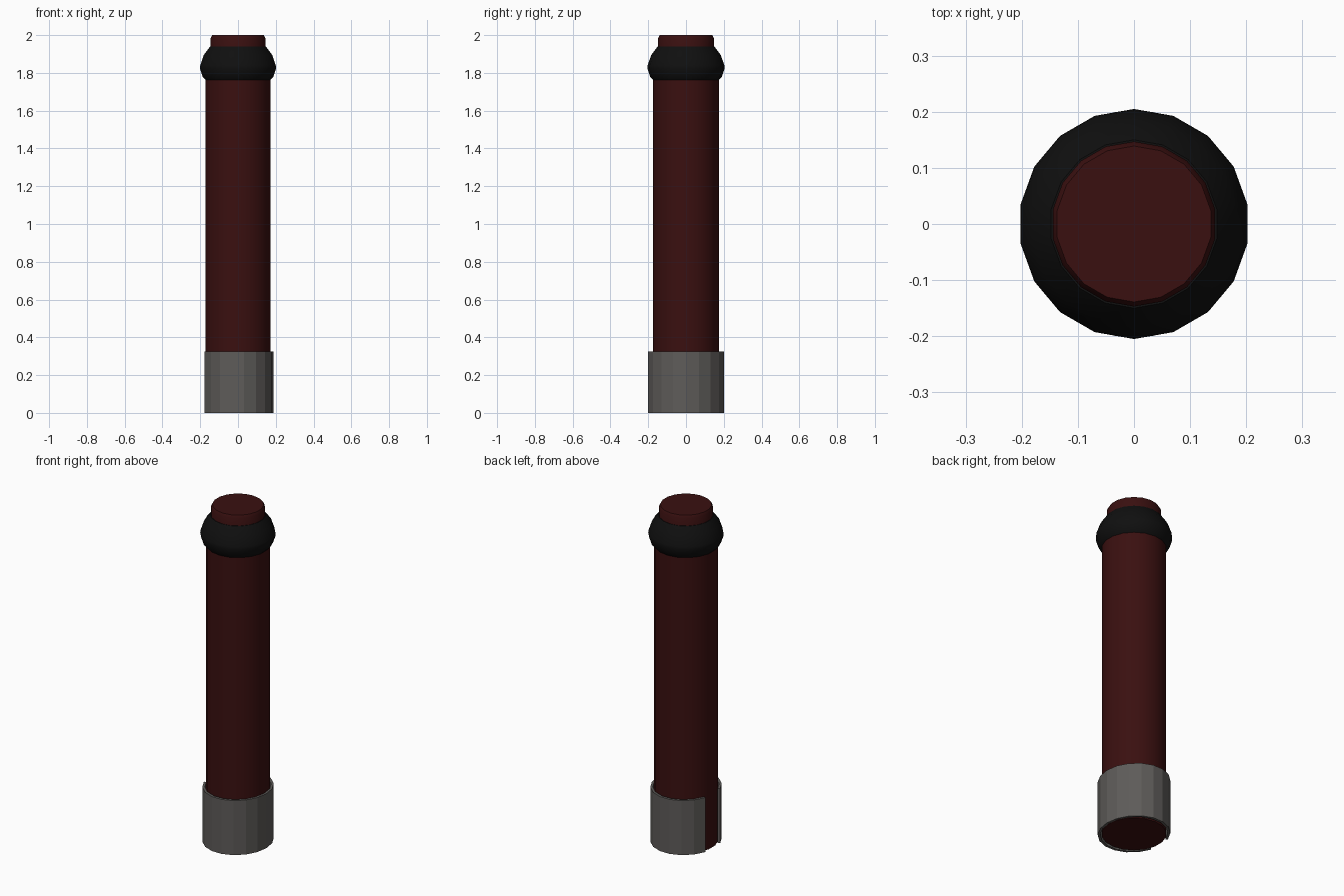
import bpy, bmesh, math

if "Cube" in bpy.data.objects:
    bpy.data.objects.remove(bpy.data.objects["Cube"])

SIDES = 18


def material(name, rgb):
    m = bpy.data.materials.new(name)
    m.diffuse_color = (*rgb, 1)
    m.use_nodes = True
    m.node_tree.nodes["Principled BSDF"].inputs["Base Color"].default_value = m.diffuse_color
    return m


def make_object(name, bm, mat, smooth):
    bmesh.ops.recalc_face_normals(bm, faces=bm.faces)
    me = bpy.data.meshes.new(name)
    bm.to_mesh(me)
    bm.free()
    me.materials.append(mat)
    ob = bpy.data.objects.new(name, me)
    bpy.context.collection.objects.link(ob)
    if smooth:
        bpy.ops.object.select_all(action='DESELECT')
        ob.select_set(True)
        bpy.context.view_layer.objects.active = ob
        bpy.ops.object.shade_smooth_by_angle(angle=math.radians(35))
    return ob


def lathe(name, profile, mat):
    """Turn (radius, z) points round z, closing both ends."""
    bm = bmesh.new()
    rings = []
    for r, z in profile:
        angles = [math.radians(10 + 360 / SIDES * i) for i in range(SIDES)]
        rings.append([bm.verts.new((r * math.cos(a), r * math.sin(a), z)) for a in angles])
    for a, b in zip(rings, rings[1:]):
        for i in range(SIDES):
            j = (i + 1) % SIDES
            bm.faces.new((a[i], a[j], b[j], b[i]))
    bm.faces.new(rings[0])
    bm.faces.new(rings[-1])
    return make_object(name, bm, mat, True)


def open_band(name, outer, inner, height, mat):
    """Slightly oval band with a gap on the -x side."""
    bm = bmesh.new()
    sections = []
    for deg in range(-160, 161, 20):
        c, s = math.cos(math.radians(deg)), math.sin(math.radians(deg))
        sections.append([bm.verts.new((rx * c, ry * s, z)) for (rx, ry), z in
                         ((outer, 0), (outer, height), (inner, height), (inner, 0))])
    for a, b in zip(sections, sections[1:]):
        for i in range(4):
            j = (i + 1) % 4
            bm.faces.new((a[i], a[j], b[j], b[i]))
    bm.faces.new(sections[0])
    bm.faces.new(sections[-1])
    return make_object(name, bm, mat, False)


red = material("dark red", (0.042, 0.005, 0.005))
black = material("black rubber", (0.005, 0.005, 0.005))
grey = material("grey metal", (0.112, 0.106, 0.100))

# Main tube with its narrower end plug
lathe("tube", [(0.174, 0), (0.174, 1.85), (0.147, 1.88), (0.147, 1.985), (0.139, 2.0)], red)
# Bulging rubber collar
lathe("collar", [(0.172, 1.76), (0.19, 1.78), (0.205, 1.825), (0.203, 1.84),
                 (0.184, 1.895), (0.150, 1.94)], black)
# Open metal clip round the base
open_band("base_clip", (0.188, 0.203), (0.175, 0.188), 0.325, grey)
